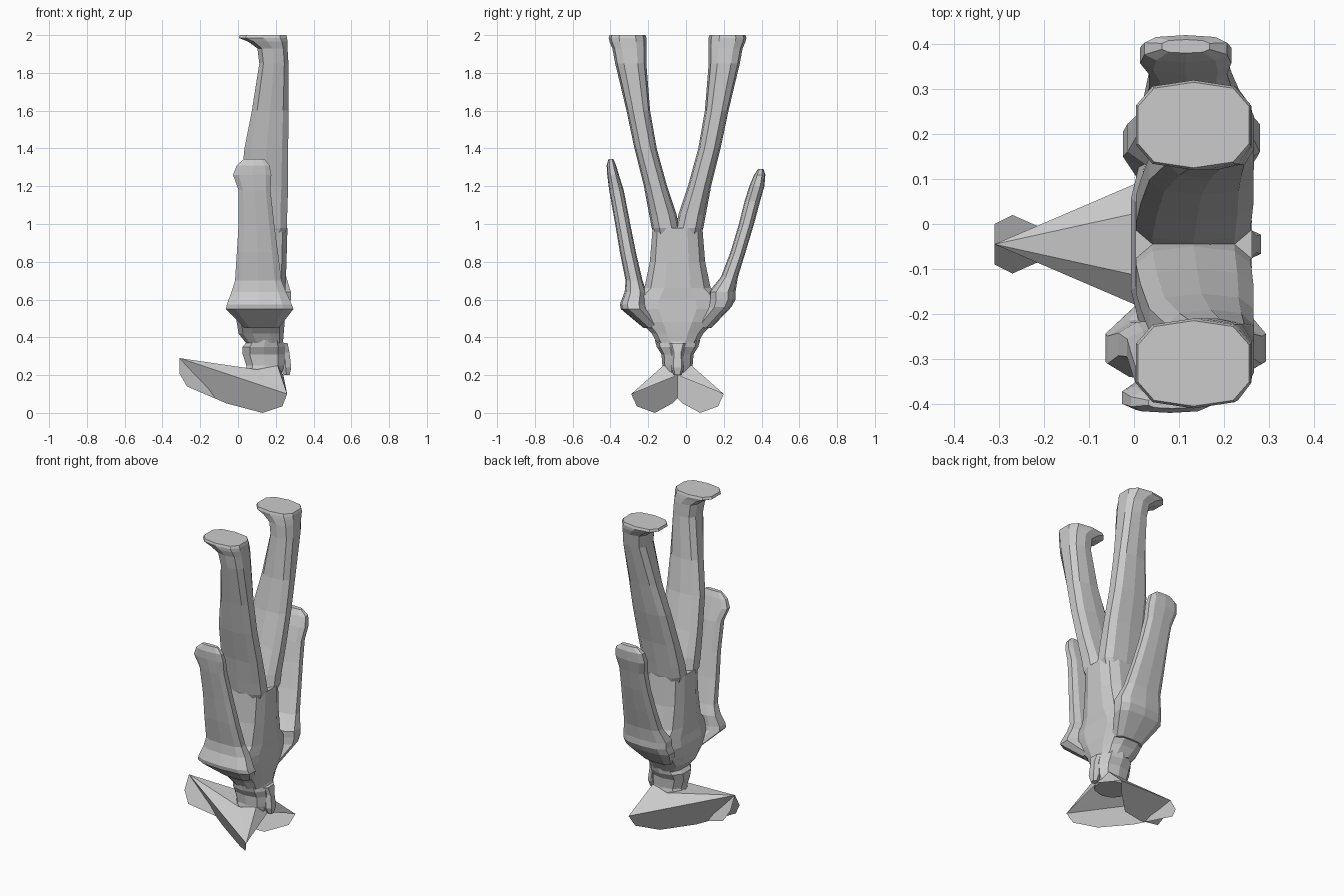
import bpy
import math

CY = -0.045  # symmetry plane of the figure, which looks towards -x


def make(name, verts, faces):
    mesh = bpy.data.meshes.new(name)
    mesh.from_pydata(verts, [], faces)
    mesh.update()
    ob = bpy.data.objects.new(name, mesh)
    bpy.context.collection.objects.link(ob)
    return ob


def loft(name, rings, side=1, n=10, power=0.7):
    """rings: (z, x0, x1, y0, y1), y measured from the symmetry plane."""
    verts, faces = [], []
    for z, x0, x1, y0, y1 in rings:
        for i in range(n):
            a = 2 * math.pi * (i + 0.5) / n
            c, s = math.cos(a), math.sin(a)
            c = math.copysign(abs(c) ** power, c)
            s = math.copysign(abs(s) ** power, s)
            verts.append(((x0 + x1) / 2 + c * (x1 - x0) / 2,
                          CY + side * ((y0 + y1) / 2 + s * (y1 - y0) / 2), z))
    for r in range(len(rings) - 1):
        for i in range(n):
            j = (i + 1) % n
            faces.append((r * n + i, r * n + j, r * n + n + j, r * n + n + i))
    faces.append(tuple(reversed(range(n))))
    faces.append(tuple(range(len(verts) - n, len(verts))))
    if side < 0:
        faces = [tuple(reversed(f)) for f in faces]
    return make(name, verts, faces)


# Torso, from collar (low) to hips (high)
loft("torso", [
    (0.37, 0.04, 0.24, -0.11, 0.11),
    (0.42, 0.00, 0.245, -0.14, 0.14),
    (0.48, -0.01, 0.25, -0.20, 0.20),
    (0.55, -0.01, 0.25, -0.26, 0.26),
    (0.60, 0.00, 0.25, -0.25, 0.25),
    (0.66, 0.00, 0.255, -0.18, 0.18),
    (0.80, 0.00, 0.26, -0.15, 0.15),
    (0.98, 0.00, 0.265, -0.135, 0.135)], n=12)

# Head and hair tail
loft("head", [
    (0.20, 0.03, 0.23, -0.09, 0.09),
    (0.25, 0.04, 0.25, -0.08, 0.08),
    (0.31, 0.02, 0.255, -0.085, 0.085),
    (0.35, 0.02, 0.255, -0.11, 0.11),
    (0.385, 0.05, 0.24, -0.12, 0.12)], power=0.85)
loft("hair_tail", [
    (0.20, 0.24, 0.275, -0.02, 0.02),
    (0.24, 0.22, 0.285, -0.035, 0.035),
    (0.32, 0.22, 0.275, -0.03, 0.03),
    (0.37, 0.21, 0.265, -0.05, 0.05)], n=6)

# Legs with toes towards -x
for s, label in ((1, "right"), (-1, "left")):
    loft("leg_" + label, [
        (0.90, 0.03, 0.23, 0.00, 0.11),
        (0.98, 0.00, 0.265, -0.01, 0.137),
        (1.05, 0.00, 0.265, 0.005, 0.15),
        (1.20, 0.01, 0.27, 0.055, 0.178),
        (1.40, 0.03, 0.27, 0.11, 0.228),
        (1.60, 0.07, 0.27, 0.145, 0.27),
        (1.85, 0.11, 0.27, 0.165, 0.33),
        (1.93, 0.10, 0.265, 0.165, 0.345),
        (1.965, 0.05, 0.265, 0.165, 0.36),
        (1.985, 0.00, 0.265, 0.165, 0.365),
        (2.00, 0.005, 0.26, 0.17, 0.36)], s)

# Arms: the two differ slightly in length and sweep
loft("arm_left", [
    (0.45, 0.03, 0.22, 0.08, 0.18),
    (0.55, -0.07, 0.30, 0.16, 0.30),
    (0.575, -0.065, 0.29, 0.165, 0.305),
    (0.64, -0.04, 0.26, 0.165, 0.28),
    (0.70, -0.02, 0.235, 0.185, 0.275),
    (0.85, -0.01, 0.215, 0.22, 0.305),
    (1.00, 0.00, 0.195, 0.25, 0.33),
    (1.18, 0.00, 0.175, 0.285, 0.362),
    (1.26, -0.03, 0.18, 0.31, 0.372),
    (1.31, -0.01, 0.17, 0.325, 0.375),
    (1.345, 0.03, 0.14, 0.34, 0.365)], -1)
loft("arm_right", [
    (0.45, 0.03, 0.22, 0.08, 0.18),
    (0.56, -0.03, 0.28, 0.16, 0.285),
    (0.60, -0.02, 0.285, 0.165, 0.307),
    (0.64, -0.02, 0.285, 0.165, 0.307),
    (0.72, 0.01, 0.26, 0.23, 0.32),
    (0.85, 0.02, 0.24, 0.28, 0.36),
    (1.00, 0.03, 0.22, 0.325, 0.405),
    (1.12, 0.03, 0.21, 0.355, 0.437),
    (1.20, 0.01, 0.22, 0.38, 0.46),
    (1.26, 0.02, 0.21, 0.405, 0.465),
    (1.29, 0.06, 0.17, 0.425, 0.455)], 1)

# Three-cornered hat: sloping brim plus two crossing turned-up sides
make("hat_brim",
     [(-0.31, CY, 0.29), (0.26, CY + 0.245, 0.10), (0.24, CY, 0.20),
      (0.26, CY - 0.245, 0.10), (0.03, CY, 0.24),
      (0.10, CY + 0.09, 0.23), (0.21, CY + 0.075, 0.25),
      (0.21, CY - 0.075, 0.25), (0.10, CY - 0.09, 0.23)],
     [(0, 4, 5), (0, 5, 1), (1, 5, 6), (1, 6, 2),
      (2, 6, 7), (2, 7, 3), (3, 7, 8), (3, 8, 0), (0, 8, 4)])
for s, label in ((1, "right"), (-1, "left")):
    outline = [(-0.31, 0.0, 0.29), (0.26, 0.245, 0.10), (0.235, 0.215, 0.035),
               (0.13, 0.12, 0.0), (-0.06, 0.028, 0.05),
               (-0.27, -0.065, 0.14), (-0.31, -0.045, 0.21)]
    make("hat_side_" + label, [(x, CY + s * y, z) for x, y, z in outline],
         [tuple(range(7))[::s]])
